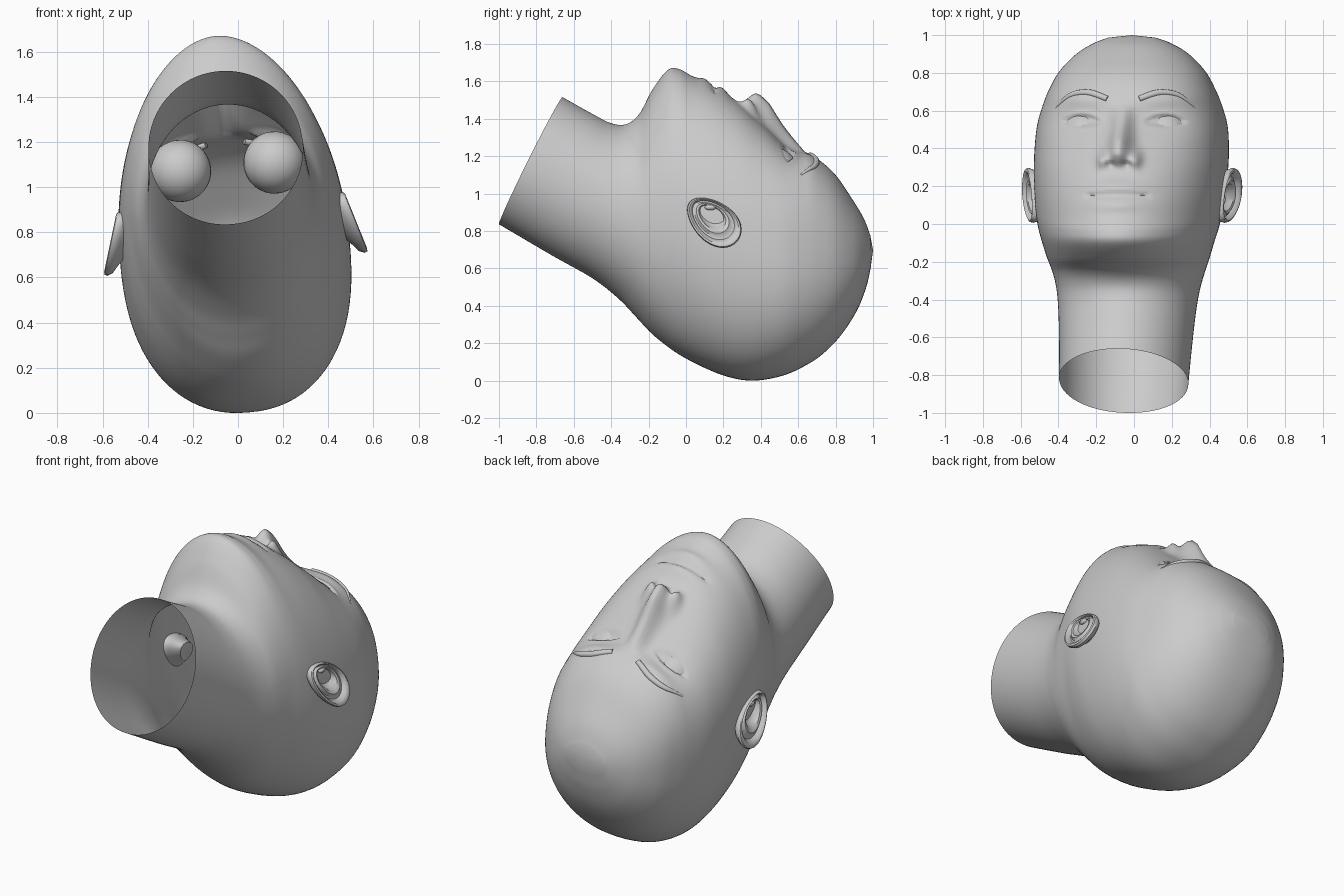
import bpy, bmesh
from math import sin, cos, pi, exp, radians, copysign
from mathutils import Matrix, Vector
from mathutils.bvhtree import BVHTree

if "Cube" in bpy.data.objects:
    bpy.data.objects.remove(bpy.data.objects["Cube"])

# The whole head is modelled symmetric, then rolled slightly about its length
ROLL = Matrix.Translation((0.05, 0, 0)) @ Matrix.Rotation(radians(-5.1), 4, 'Y')


def finish(name, bm, angle=40):
    bmesh.ops.recalc_face_normals(bm, faces=bm.faces)
    me = bpy.data.meshes.new(name)
    bm.to_mesh(me)
    bm.free()
    ob = bpy.data.objects.new(name, me)
    bpy.context.collection.objects.link(ob)
    ob.matrix_world = ROLL
    bpy.ops.object.select_all(action='DESELECT')
    ob.select_set(True)
    bpy.context.view_layer.objects.active = ob
    bpy.ops.object.shade_smooth_by_angle(angle=radians(angle))
    return ob


def bridge(bm, a, b):
    n = len(a)
    for i in range(n):
        bm.faces.new((a[i], a[(i + 1) % n], b[(i + 1) % n], b[i]))


def fan(bm, ring, tip):
    for i in range(len(ring)):
        bm.faces.new((ring[i], ring[(i + 1) % len(ring)], tip))


def catmull(rows, sub):
    out = []
    for i in range(len(rows) - 1):
        p = [rows[max(0, min(len(rows) - 1, i + k))] for k in (-1, 0, 1, 2)]
        for s in range(sub):
            t = s / sub
            out.append([0.5 * (2 * b + (c - a) * t + (2 * a - 5 * b + 4 * c - d) * t * t
                               + (3 * b - a - 3 * c + d) * t ** 3) for a, b, c, d in zip(*p)])
    return out + [list(rows[-1])]


def table(rows, y):
    if y <= rows[0][0]:
        return rows[0][1]
    for (y0, v0), (y1, v1) in zip(rows, rows[1:]):
        if y <= y1:
            return v0 + (v1 - v0) * (y - y0) / (y1 - y0)
    return rows[-1][1]


def bump(x, y, cx, cy, sx, sy):
    return exp(-((x - cx) / sx) ** 2 - ((y - cy) / sy) ** 2)


def step(a, b, v):
    t = max(0, min(1, (v - a) / (b - a)))
    return t * t * (3 - 2 * t)


NOSE_H = [(.27, 0), (.29, .006), (.31, .035), (.345, .095), (.37, .135), (.395, .150), (.446, .152),
          (.50, .115), (.553, .078), (.634, .014), (.69, 0)]
NOSE_W = [(.27, .06), (.33, .065), (.40, .06), (.50, .05), (.60, .045), (.68, .09)]


# Relief of the face: nose, lips, eye sockets and lids
def relief(x, y):
    x = abs(x)
    d = table(NOSE_H, y) * exp(-(x / table(NOSE_W, y)) ** 2)
    d += .055 * bump(x, y, .088, .34, .03, .042)               # nose wings
    d -= .030 * bump(x, y, .042, .315, .02, .014)              # nostrils
    d += .018 * bump(x, y, 0, .10, .13, .032)                  # lower lip
    d += .022 * bump(x, y, 0, .195, .14, .032)                 # upper lip
    d -= .014 * exp(-((y - .157 + .3 * x * x) / .008) ** 2) * (1 - step(.15, .19, x))
    d -= .020 * bump(x, y, .20, .56, .12, .06)                 # socket
    d += .012 * bump(x, y, .24, .66, .17, .04)                 # brow ridge
    u = (x - .225) / .12
    if abs(u) < 1:
        arc = 1 - u * u
        top, low = .54 + .036 * arc, .54 - .022 * arc
        inside = step(low - .005, low + .007, y) * (1 - step(top - .007, top + .005, y))
        d -= .012 * inside * step(0, .4, arc)
        d += .007 * exp(-((y - top - .012) / .012) ** 2) * arc  # upper lid
        d += .004 * exp(-((y - low + .01) / .012) ** 2) * arc   # lower lid
    return d


# Skull, face and neck: front y, front z, back y, back z, half width, front squareness
stations = [
    (-.66, 1.52, -1.0, .84, .342, 2), (-.50, 1.43, -.72, .675, .353, 2),
    (-.40, 1.38, -.50, .55, .365, 2), (-.32, 1.375, -.36, .44, .38, 2),
    (-.25, 1.43, -.26, .335, .402, 1.95), (-.18, 1.56, -.18, .25, .428, 1.9),
    (-.10, 1.664, -.08, .17, .455, 1.88), (-.04, 1.672, 0, .12, .475, 1.9),
    (.03, 1.635, .10, .07, .492, 1.95), (.15, 1.575, .20, .03, .503, 2.05),
    (.28, 1.49, .30, .006, .51, 2.15), (.40, 1.38, .40, .005, .51, 2.3),
    (.52, 1.27, .52, .03, .50, 2.5), (.62, 1.22, .62, .073, .473, 2.55),
    (.71, 1.18, .72, .136, .436, 2.5), (.80, 1.10, .82, .235, .383, 2.35),
    (.89, .97, .91, .37, .297, 2.2), (.95, .87, .963, .50, .205, 2.1),
    (.985, .78, .988, .61, .125, 2)]
angles = [pi * i / 128 for i in range(128)] + [pi + pi * i / 48 for i in range(48)]
bm = bmesh.new()
prev = None
for fy, fz, by, bz, w, n in catmull(stations, 9):
    back = 2.05 + .2 * step(-.2, .2, by)
    ring = []
    for t in angles:
        c, s = cos(t), sin(t)
        e = 2 / (n if s > 0 else back)
        x = w * copysign(abs(c) ** e, c)
        v = copysign(abs(s) ** e, s)
        y = (fy + by) / 2 + v * (fy - by) / 2
        z = (fz + bz) / 2 + v * (fz - bz) / 2
        if v > 0.05 and -.05 < y < .85:
            z += relief(x, y)
        ring.append(bm.verts.new((x, y, z)))
    if prev:
        bridge(bm, prev, ring)
    prev = ring
fan(bm, prev, bm.verts.new((0, 1.0, .70)))
bm.normal_update()
surface = BVHTree.FromBMesh(bm)
finish("head", bm, 75)

for side, label in ((-1, "left"), (1, "right")):
    # Eyeballs, visible inside through the open neck
    bm = bmesh.new()
    bmesh.ops.create_uvsphere(bm, u_segments=32, v_segments=16, radius=.138,
                              matrix=Matrix.Translation((side * .21, .465, 1.095)))
    finish(label + "_eyeball", bm)

    # Eyebrows: tapered ridges lying on the surface
    cu = bpy.data.curves.new(label + "_eyebrow", 'CURVE')
    cu.dimensions = '3D'
    cu.bevel_depth = .018
    cu.bevel_resolution = 3
    cu.use_fill_caps = True
    path = catmull([(.085, .662, .9), (.19, .695, 1), (.29, .68, .8), (.37, .615, .3)], 6)
    sp = cu.splines.new('POLY')
    sp.points.add(len(path) - 1)
    for p, (x, y, r) in zip(sp.points, path):
        hit = surface.ray_cast(Vector((side * x, y, 3)), Vector((0, 0, -1)))[0]
        p.co = (hit.x, hit.y, hit.z - .006, 1)
        p.radius = r
    ob = bpy.data.objects.new(label + "_eyebrow", cu)
    bpy.context.collection.objects.link(ob)
    ob.matrix_world = ROLL

    # Ears: cupped leaf with rolled rim, fold, hollow and a closed back
    bm = bmesh.new()
    prev = None
    rows = [(.45, -.10), (.75, -.045), (.95, -.022), (1, 0), (.97, .014), (.90, .018), (.83, .012),
            (.77, -.008), (.70, -.006), (.60, .010), (.50, .006), (.42, -.022), (.25, -.036)]
    for k, (r, h) in enumerate(rows):
        ring = []
        for i in range(40):
            a = 2 * pi * i / 40
            # long axis towards the upper back of the ear, narrower at the lobe
            p = .168 * r * cos(a) - .05 * (1 - r)
            q = .110 * r * sin(a) * (1 + .15 * cos(a)) + .03 * (1 - r)
            y = .147 + .75 * p + .66 * q
            z = .805 - .66 * p + .75 * q
            x = .488 + .082 * (.94 - z) / .27 + h
            ring.append(bm.verts.new((side * x, y, z)))
        if prev:
            bridge(bm, prev, ring)
        else:
            bm.faces.new(ring)
        prev = ring
    bm.faces.new(prev)
    # Small flap in front of the ear hollow
    bmesh.ops.create_uvsphere(bm, u_segments=12, v_segments=8, radius=.022,
                              matrix=Matrix.Translation((side * .50, .13, .885))
                              @ Matrix.Diagonal((.7, 1.4, .7, 1)))
    finish(label + "_ear", bm)
